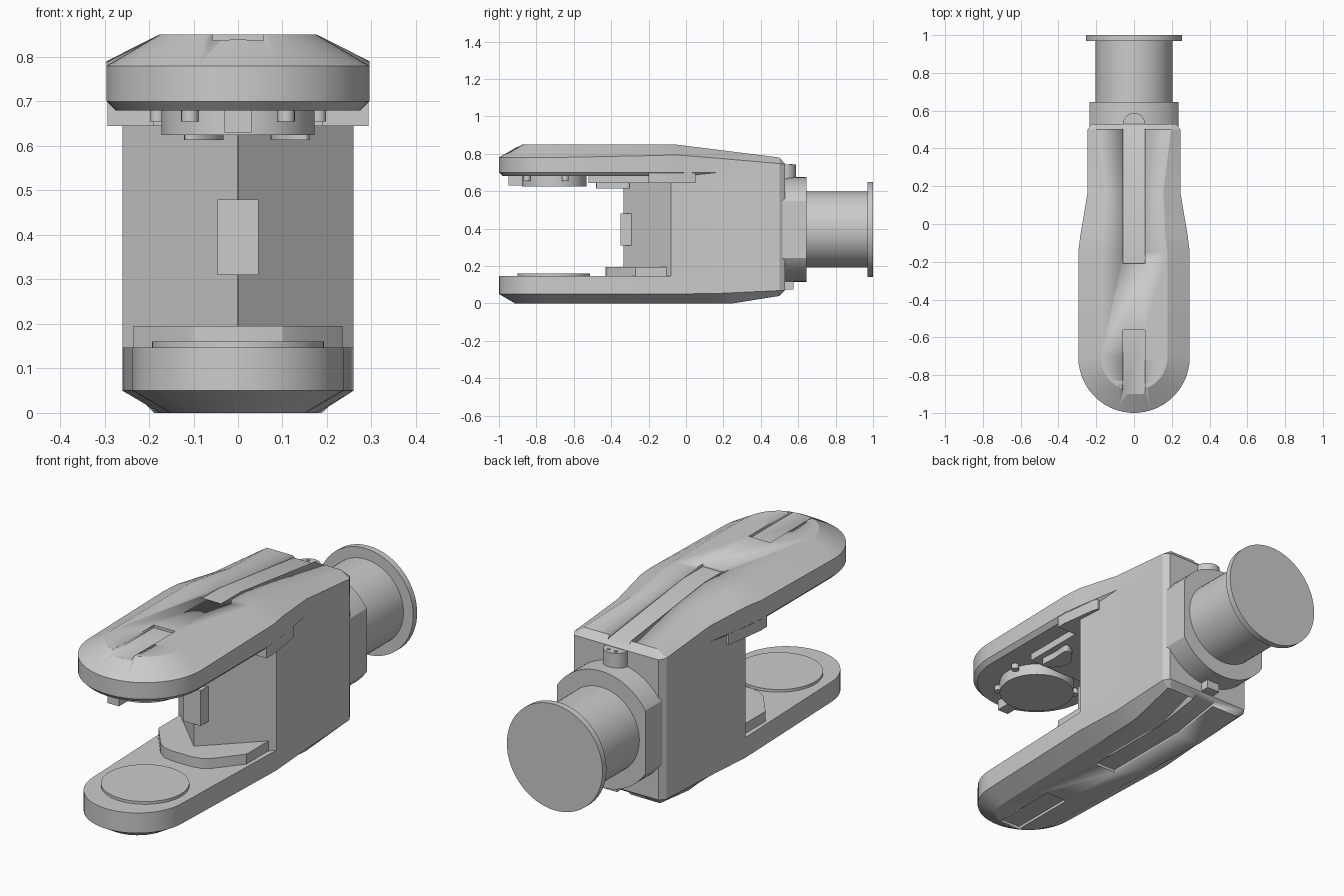
import bpy, bmesh, math
from mathutils import Matrix

if "Cube" in bpy.data.objects:
    bpy.data.objects.remove(bpy.data.objects["Cube"])

grey = bpy.data.materials.new("light_grey")
grey.diffuse_color = (0.6, 0.6, 0.6, 1)
grey.use_nodes = True
grey.node_tree.nodes["Principled BSDF"].inputs["Base Color"].default_value = grey.diffuse_color


def finish(name, bm):
    bmesh.ops.recalc_face_normals(bm, faces=bm.faces)
    me = bpy.data.meshes.new(name)
    bm.to_mesh(me)
    bm.free()
    ob = bpy.data.objects.new(name, me)
    bpy.context.collection.objects.link(ob)
    me.materials.append(grey)
    for o in bpy.context.selected_objects:
        o.select_set(False)
    ob.select_set(True)
    bpy.context.view_layer.objects.active = ob
    bpy.ops.object.shade_smooth_by_angle(angle=math.radians(25))
    return ob


def loft(name, rings):
    """Join symmetric rings (rear right, round the front, rear left); cap with strips."""
    bm = bmesh.new()
    vs = [[bm.verts.new(p) for p in r] for r in rings]
    n = len(vs[0])
    for a, b in zip(vs, vs[1:]):
        for i in range(n):
            j = (i + 1) % n
            bm.faces.new((a[i], a[j], b[j], b[i]))
    for r in (vs[0], vs[-1]):
        for i in range(n // 2 - 1):
            bm.faces.new((r[i], r[i + 1], r[n - 2 - i], r[n - 1 - i]))
    return finish(name, bm)


def prism(name, pts, lo, hi, axis="z"):
    """Extrude a flat outline along z (x, y points) or along x (y, z points)."""
    bm = bmesh.new()
    put = (lambda p, h: (p[0], p[1], h)) if axis == "z" else (lambda p, h: (h, p[0], p[1]))
    a = [bm.verts.new(put(p, lo)) for p in pts]
    b = [bm.verts.new(put(p, hi)) for p in pts]
    bm.faces.new(a)
    bm.faces.new(b)
    for i in range(len(pts)):
        j = (i + 1) % len(pts)
        bm.faces.new((a[i], a[j], b[j], b[i]))
    return finish(name, bm)


def disc(name, x, y, r, lo, hi, seg=48):
    return prism(name, [(x + r * math.cos(2 * math.pi * i / seg), y + r * math.sin(2 * math.pi * i / seg))
                        for i in range(seg)], lo, hi)


def box(name, x0, x1, y0, y1, z0, z1):
    return prism(name, [(x0, y0), (x1, y0), (x1, y1), (x0, y1)], z0, z1)


def mirror(pts):
    """Complete a right half outline to the left."""
    return pts + [(-x, y) for x, y in reversed(pts)]


def lerp(y, table):
    for (a, u), (b, v) in zip(table, table[1:]):
        if y <= b:
            return u + (v - u) * max(0, y - a) / (b - a)
    return table[-1][1]


def ring(side, r, inset, zfun, rear_inset=0.0):
    """Arm outline: side points from the rear, then a round nose of radius r."""
    last = side[0][1]
    half = []
    for x, y in side:
        k = lerp(y, [(-0.06, inset), (last, rear_inset if rear_inset else inset)])
        half.append((x - k, y - (0.03 if rear_inset and y == last else 0)))
    yc = r - 1
    for i in range(13):
        t = math.pi / 2 * i / 12.5
        half.append(((r - inset) * math.cos(t), yc - (r - inset) * math.sin(t)))
    return [(x, y, zfun(y)) for x, y in mirror(half)]


def const(z):
    return lambda y: z


# upper arm with chamfered, rear-sloping top
up_side = [(0.225, 0.53), (0.245, 0.50), (0.245, 0.17), (0.284, -0.06), (0.295, -0.15)]
top_line = [(-1, 0.85), (-0.06, 0.85), (0.5, 0.78)]
edge_line = [(-1, 0.78), (-0.4, 0.78), (-0.05, 0.795), (0.53, 0.745)]
upper_arm = loft("upper_arm", [
    ring(up_side, 0.295, 0.02, const(0.68)),
    ring(up_side, 0.295, 0, const(0.70)),
    ring(up_side, 0.295, 0, lambda y: lerp(y, edge_line)),
    ring(up_side, 0.295, 0.118, lambda y: lerp(y, top_line), 0.045)])

# lower arm with chamfered belly
low_side = [(0.225, 0.53), (0.245, 0.50), (0.245, 0.25), (0.245, 0.17), (0.26, -0.08)]
belly = [(-1, 0.0), (0.25, 0.0), (0.5, 0.04)]
lower_arm = loft("lower_arm", [
    ring(low_side, 0.237, 0.085, lambda y: lerp(y, belly), 0.03),
    ring(low_side, 0.237, 0, lambda y: lerp(y, [(-1, 0.05), (0.1, 0.05), (0.53, 0.07)])),
    ring(low_side, 0.237, 0, const(0.147))])


# shallow centre grooves, front and rear, in both arms
def groove(target, line, y0, y1, sign):
    ys = [y0] + [y for y, _ in line if y0 < y < y1] + [y1]
    slope = [(y, lerp(y, line) - sign * 0.013) for y in ys]
    if y1 > 0.5:
        slope[-1] = (y1, slope[-1][1] - sign * 0.02)
    outer = [(y1, slope[0][1] + sign * 0.1), (y0, slope[0][1] + sign * 0.1)]
    cutter = prism("groove_cutter", slope + outer, -0.057, 0.057, "x")
    mod = target.modifiers.new("groove", "BOOLEAN")
    mod.operation, mod.object, mod.solver = "DIFFERENCE", cutter, "EXACT"
    bpy.context.view_layer.objects.active = target
    bpy.ops.object.modifier_apply(modifier=mod.name)
    bpy.data.objects.remove(cutter)


for arm, line, sign in ((upper_arm, top_line, 1), (lower_arm, belly, -1)):
    groove(arm, line, -0.90, -0.56, sign)
    groove(arm, line, -0.21, 0.56, sign)

# wedge-fronted body between the arms
prism("body", mirror([(0.225, 0.53), (0.245, 0.50), (0.245, 0.17), (0.26, -0.08), (0.001, -0.335)]), 0.147, 0.70)
box("front_sensor", -0.046, 0.046, -0.35, -0.29, 0.31, 0.48)
prism("arm_lip", mirror([(0.262, 0.05), (0.27, 0.02), (0.293, -0.15), (0.293, -0.2)]), 0.645, 0.70)
prism("lower_collar", mirror([(0.235, -0.06), (0.235, -0.27), (0.14, -0.39), (0.1, -0.42), (0.05, -0.43)]), 0.14, 0.195)

# electrode pads and the fittings round the upper one
disc("lower_pad", 0, -0.707, 0.193, 0.14, 0.16, 64)
disc("upper_pad", 0, -0.705, 0.172, 0.625, 0.69, 64)
box("pad_front_block", -0.03, 0.03, -0.95, -0.86, 0.63, 0.69)
box("underside_plate", -0.19, 0.19, -0.52, -0.15, 0.645, 0.69)
for s in (-1, 1):
    disc("pad_peg", s * 0.108, -0.85, 0.02, 0.655, 0.69, 16)
    disc("pad_peg", s * 0.18, -0.645, 0.018, 0.655, 0.69, 16)

# bean-shaped bosses under the upper arm
for x, s in ((0.125, 1), (-0.085, -1)):
    pts = []
    for i in range(40):
        t = 2 * math.pi * i / 40
        u, v = 0.09 * math.cos(t), 0.042 * math.sin(t)
        pts.append((x + s * (v + 4 * u * u - 0.01), -0.39 + u))
    prism("underside_boss", pts, 0.613, 0.66)


# rear mount: clipped round hub, shaft and flange, all along y
def y_disc(name, r, y0, y1, clip=9):
    bm = bmesh.new()
    bmesh.ops.create_cone(bm, cap_ends=True, segments=64, radius1=r, radius2=r, depth=y1 - y0,
                          matrix=Matrix.Translation((0, (y0 + y1) / 2, 0.395)) @ Matrix.Rotation(math.pi / 2, 4, "X"))
    for s in (-1, 1):
        if clip < r:
            cut = bmesh.ops.bisect_plane(bm, geom=bm.verts[:] + bm.edges[:] + bm.faces[:],
                                         plane_co=(s * clip, 0, 0), plane_no=(s, 0, 0), clear_outer=True)
            bmesh.ops.holes_fill(bm, edges=[e for e in cut["geom_cut"] if isinstance(e, bmesh.types.BMEdge)])
    return finish(name, bm)


y_disc("rear_hub", 0.28, 0.50, 0.645, 0.235)
y_disc("rear_shaft", 0.203, 0.64, 0.98)
y_disc("rear_flange", 0.255, 0.97, 1.0)

# small connectors above and below the hub
disc("top_connector", 0, 0.53, 0.058, 0.62, 0.743, 32)
for s in (-1, 1):
    disc("connector_pin", s * 0.02, 0.562, 0.008, 0.74, 0.746, 12)
box("bottom_connector", -0.035, 0.035, 0.51, 0.575, 0.075, 0.14)
